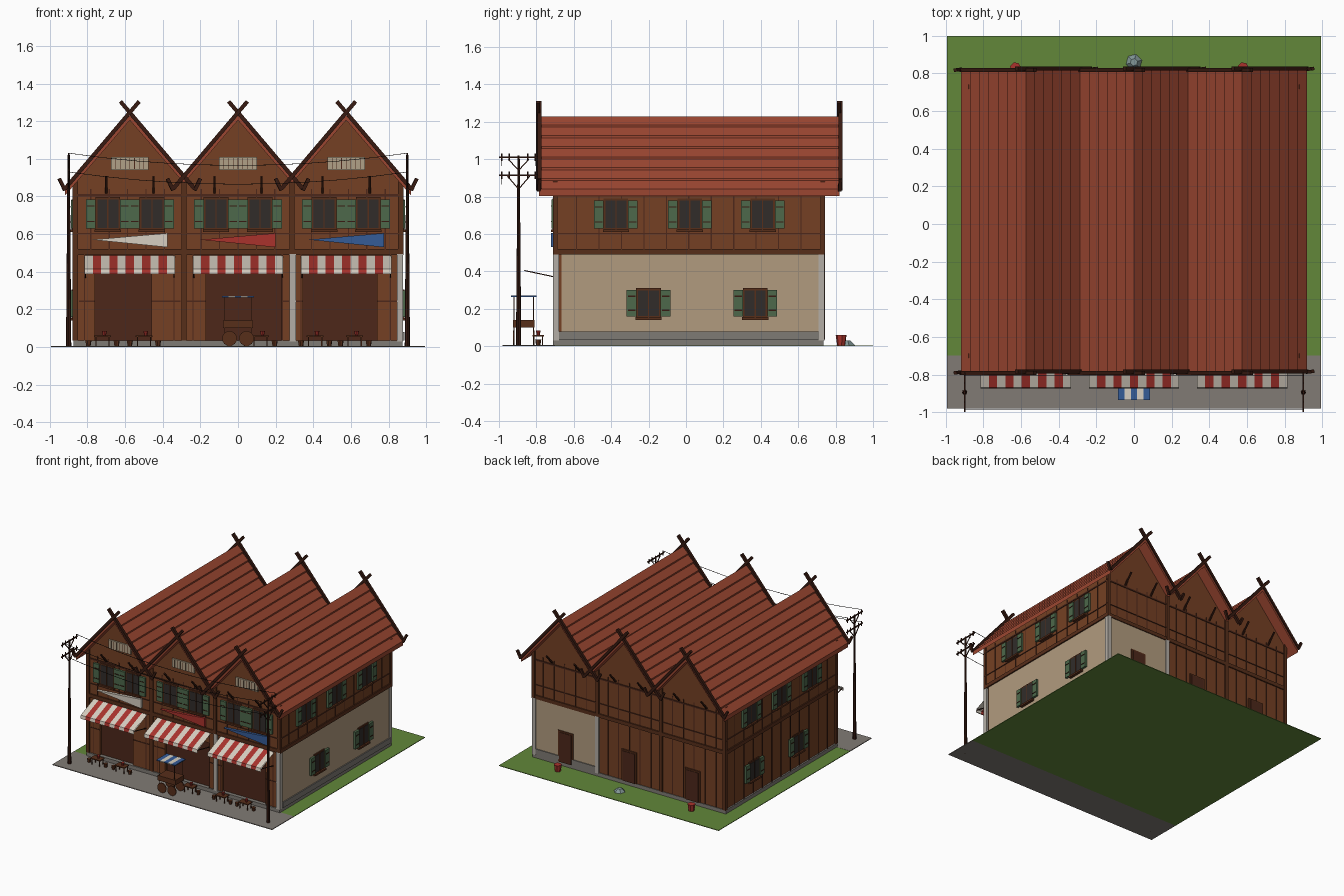
import bpy, bmesh, math
from mathutils import Vector, Matrix

if "Cube" in bpy.data.objects:
    bpy.data.objects.remove(bpy.data.objects["Cube"])

MATS = {}
def mat(name, r, g, b):
    m = bpy.data.materials.new(name)
    m.diffuse_color = [(c / 255) ** 2.2 for c in (r, g, b)] + [1]
    m.use_nodes = True
    m.node_tree.nodes["Principled BSDF"].inputs["Base Color"].default_value = m.diffuse_color
    MATS[name] = m
for n, c in dict(wood=(116, 66, 40), dark=(58, 32, 24), shade=(78, 44, 32), beam=(88, 50, 32),
                 roof=(154, 72, 52), plaster=(176, 154, 126), pillar=(178, 172, 164), stone=(126, 122, 116),
                 grass=(98, 134, 60), pave=(128, 122, 116), green=(78, 104, 76), glass=(52, 48, 46),
                 red=(168, 54, 48), white=(214, 206, 192), blue=(56, 92, 150), vent=(176, 160, 134),
                 wire=(30, 26, 24), leaf=(130, 150, 150)).items():
    mat(n, *c)

class Part:
    """Collects simple solids into one named object."""
    def __init__(self, name, material):
        self.name, self.m, self.bm = name, material, bmesh.new()
    def box(self, x0, x1, y0, y1, z0, z1):
        M = Matrix.Translation(((x0 + x1) / 2, (y0 + y1) / 2, (z0 + z1) / 2)) @ \
            Matrix.Diagonal((abs(x1 - x0), abs(y1 - y0), abs(z1 - z0), 1))
        bmesh.ops.create_cube(self.bm, size=1, matrix=M)
    def wall(self, face, u0, u1, d0, d1, z0, z1):
        # box laid on a facade: u along the wall, d outwards
        if face == 'front': self.box(u0, u1, -.70 - d1, -.70 - d0, z0, z1)
        if face == 'back': self.box(u0, u1, .73 + d0, .73 + d1, z0, z1)
        if face == 'right': self.box(.87 + d0, .87 + d1, u0, u1, z0, z1)
        if face == 'left': self.box(-.87 - d1, -.87 - d0, u0, u1, z0, z1)
    def bar(self, a, b, r, r2=None, n=4):
        a, b = Vector(a), Vector(b)
        d = b - a
        M = Matrix.Translation((a + b) / 2) @ d.to_track_quat('Z', 'Y').to_matrix().to_4x4() @ Matrix.Rotation(math.pi / 4, 4, 'Z')
        bmesh.ops.create_cone(self.bm, cap_ends=True, segments=n, radius1=r, radius2=r if r2 is None else r2, depth=d.length, matrix=M)
    def prism(self, pts, y0, y1):
        # xz outline extruded along y
        a = [self.bm.verts.new((x, y0, z)) for x, z in pts]
        b = [self.bm.verts.new((x, y1, z)) for x, z in pts]
        fs = [self.bm.faces.new(a), self.bm.faces.new(b[::-1])]
        for i in range(len(pts)):
            j = (i + 1) % len(pts)
            fs.append(self.bm.faces.new((a[j], a[i], b[i], b[j])))
        bmesh.ops.recalc_face_normals(self.bm, faces=fs)
    def done(self):
        me = bpy.data.meshes.new(self.name)
        self.bm.to_mesh(me)
        me.materials.append(MATS[self.m])
        bpy.context.collection.objects.link(bpy.data.objects.new(self.name, me))

UNITS = (-.575, 0, .575)
P = {k: Part(k, m) for k, m in dict(
    grass='grass', pavement='pave', foundation='stone', walls='wood', plaster_walls='plaster', pillars='pillar',
    plinth='stone', shop_openings='shade', timber_frame='beam', battens='shade', roof='roof', bargeboards='dark',
    brackets='dark', window_panes='glass', window_frames='beam', shutters='green', shutter_slats='dark',
    gable_vents='vent', vent_slats='shade', awning_red='red', awning_white='white', sign_white='white',
    sign_red='red', sign_blue='blue', back_doors='shade', poles='dark', wires='wire', cart='beam',
    canopy_blue='blue', canopy_white='white', stools='beam', pots='red', back_clutter='leaf').items()}

# ground and base
P['grass'].box(-.995, .995, -.70, 1, 0, .005)
P['pavement'].box(-.995, .995, -.98, -.70, 0, .006)
P['foundation'].box(-.875, .875, -.71, .735, .004, .035)

# house body: upper floor with three gables, lower floor with recessed shop fronts
H = .2875
for i, cx in enumerate(UNITS):
    P['walls'].prism([(cx - H - .008, .49), (cx + H + .008, .49), (cx + H + .008, .885), (cx, 1.215), (cx - H - .008, .885)], -.70, .73)
    o0, o1 = [(-.185, .115), (-.17, .23), (-.23, .165)][i]
    plain = i < 2
    P['walls' if plain else 'plaster_walls'].box(cx - H, cx + H + (0 if plain else .007), -.665, .73 if plain else .733, .035, .49)
    P['shop_openings'].wall('front', cx + o0 - .02, cx + o1 + .02, -.04, -.02, .035, .42)
    P['walls'].wall('front', cx - H, cx + o0, -.035, 0, .035, .49)
    P['walls'].wall('front', cx + o1, cx + H, -.035, 0, .035, .49)
    P['walls'].wall('front', cx + o0, cx + o1, -.035, 0, .40, .49)
    for u in (cx - .24, cx + .235):
        P['battens'].wall('front', u - .003, u + .003, 0, .004, .035, .49)
    P['battens'].wall('front', cx - .27, cx + o0, 0, .004, .24, .246)
    P['battens'].wall('front', cx + o1, cx + .27, 0, .004, .24, .246)
for x in (.29, .86):
    for y in (-.695, .725):
        P['pillars'].box(x - .016, x + .017, y - .016, y + .016, .03, .495)
P['plinth'].wall('right', -.68, .71, .005, .014, .035, .08)
P['plinth'].wall('back', .30, .85, .002, .01, .035, .08)

# timber frame: floor beams, eave beams and posts
for f, a, b in (('front', -.88, .88), ('back', -.88, .88), ('left', -.705, .735), ('right', -.705, .735)):
    P['timber_frame'].wall(f, a, b, 0, .01, .49, .52)
    P['battens'].wall(f, a, b, 0, .006, .80, .812)
    P['battens'].wall(f, a, b, 0, .006, .60, .606)
    n = 12 if a > -.8 else 18
    for k in range(1, n):
        u = a + (b - a) * k / n
        P['battens'].wall(f, u - .003, u + .003, 0, .004, .52, .84)
        if f == 'left' or (f == 'back' and u < .27):
            P['battens'].wall(f, u - .003, u + .003, 0, .004, .035, .49)
for y in (-.70, .73):
    for x in (-.865, -.2875, .2875, .865):
        P['timber_frame'].box(x - .014, x + .014, y - .012, y + .012, .035 if x < .2 else .495, .88)

# stepped shingle roof, bargeboards with crossed tips, eave brackets
S = 1.162
for cx in UNITS:
    for s in (-1, 1):
        outer = cx * s > .1
        L, n = (.345, 7) if outer else (H, 6)
        top, bot = [], []
        for k in range(n):
            for t, lift in ((k / n, .004), ((k + 1) / n, .016)):
                top.append((cx + s * L * t, 1.225 - S * L * t + lift))
        low = [(cx + s * L, 1.205 - S * L), (cx, 1.205)]
        P['roof'].prism(top + low, -.785, .82)
        for y in (-.787, .822):
            tip, eave, hook = [(cx + s * d, y + .004 * s, z) for d, z in ((-.05, 1.305), (.345, .84), (.375, .895))]
            P['bargeboards'].bar(tip, eave, .015)
            P['bargeboards'].bar((eave[0], y, .832), hook, .013)
        for y, q in ((-.70, -1), (.73, 1)):
            P['brackets'].bar((cx + s * .125, y, .82), (cx + s * .125, y + q * .075, .905), .008)

# windows with shutters
def window(f, u, z0, z1, shutters):
    P['window_frames'].wall(f, u - .066, u + .066, 0, .008, z0 - .006, z1 + .006)
    P['window_panes'].wall(f, u - .056, u + .056, 0, .011, z0 + .006, z1 - .006)
    P['window_frames'].wall(f, u - .07, u + .07, 0, .022, z0 - .014, z0)
    P['window_frames'].wall(f, u - .003, u + .003, 0, .014, z0, z1)
    for s in shutters:
        c = u + s * .091
        P['shutters'].wall(f, c - .026, c + .026, 0, .018, z0 + .005, z1 - .005)
        for k in (.25, .75):
            z = z0 + (z1 - z0) * k
            P['shutter_slats'].wall(f, c - .02, c + .02, .01, .021, z - .003, z + .003)
for cx in UNITS:
    window('front', cx - .117, .625, .79, (-1, 1))
    window('front', cx + .117, .625, .79, (-1, 1))
for f in ('left', 'right'):
    for y in (-.375, .02, .41):
        window(f, y, .625, .785, (-1, 1))
    for y in (-.2, .37):
        window(f, y, .155, .305, (-1, 1))

# gable vents, signs, awnings, back doors
for i, cx in enumerate(UNITS):
    P['gable_vents'].wall('front', cx - .1, cx + .1, 0, .012, .94, 1.01)
    for k in range(1, 8):
        P['vent_slats'].wall('front', cx - .1 + k * .025 - .0015, cx - .1 + k * .025 + .0015, .01, .014, .945, 1.005)
    P[('sign_white', 'sign_red', 'sign_blue')[i]].prism([(cx - .2, .57), (cx + .2, .53), (cx + .2, .605)], -.722, -.70)
    w = .48 / 11
    for k in range(11):
        p = P['awning_red' if k % 2 else 'awning_white']
        x = cx - .24 + k * w
        v = [p.bm.verts.new((a, y, z)) for y, z in ((-.70, .485), (-.87, .415), (-.875, .388), (-.868, .388), (-.863, .408), (-.70, .477)) for a in (x, x + w)]
        fs = [p.bm.faces.new((v[2 * j], v[2 * j + 1], v[(2 * j + 3) % 12], v[(2 * j + 2) % 12])) for j in range(6)]
        bmesh.ops.recalc_face_normals(p.bm, faces=fs)
    for s in (-.235, .235):
        P['brackets'].bar((cx + s, -.70, .37), (cx + s, -.865, .405), .004)
    P['timber_frame'].wall('back', cx - .068, cx + .068, 0, .01, .035, .29)
    P['back_doors'].wall('back', cx - .055, cx + .055, 0, .014, .035, .278)

# utility poles with cross arms, and sagging wires
for s in (-1, 1):
    x = s * .9
    P['poles'].bar((x, -.895, 0), (x, -.895, 1.02), .014, .006, 8)
    for z in (.915, 1.01):
        P['poles'].bar((x, -1, z), (x, -.79, z), .006)
        for y in (-.985, -.945, -.845, -.805):
            P['poles'].bar((x, y, z - .02), (x, y, z + .02), .004, n=6)
    for q in (-1, 1):
        P['poles'].bar((x, -.895, .84), (x, -.895 + q * .06, .91), .004)
        P['poles'].bar((x, -.895, .94), (x, -.895 + q * .055, 1.0), .004)
for y, z in ((-.985, 1.03), (-.805, 1.03), (-.985, .93)):
    pts = [(-.9 + .18 * k, y, z - .065 * (1 - (k / 5 - 1) ** 2)) for k in range(11)]
    for a, b in zip(pts, pts[1:]):
        P['wires'].bar(a, b, .002)

# street cart with striped canopy
for k in range(5):
    p = P['canopy_white' if k % 2 else 'canopy_blue']
    x = -.085 + k * .034
    p.box(x, x + .034, -.935, -.80, .262, .27)
for x in (-.07, .07):
    for y in (-.92, -.815):
        P['cart'].bar((x, y, .07), (x, y, .264), .003)
P['cart'].box(-.08, .08, -.925, -.81, .10, .14)
for x in (-.045, .045):
    for y in (-.92, -.815):
        P['cart'].bar((x, y - .004, .045), (x, y + .004, .045), .04, n=12)

# low tables, stools and pots in front of the shops
for cx in (-.72, -.50, .12, .41, .62):
    y = -.79
    P['stools'].box(cx - .045, cx + .045, y - .03, y + .03, .052, .06)
    for a in (-.035, .035):
        for b in (-.022, .022):
            P['stools'].bar((cx + a, y + b, .005), (cx + a, y + b, .053), .004)
    for a in (-.075, .075):
        P['stools'].bar((cx + a, y, .005), (cx + a, y, .035), .012, .017, 6)
    P['pots'].bar((cx + .01, y, .06), (cx + .01, y, .085), .008, .013, 8)

# small clutter behind the house
P['pots'].bar((-.63, .83, .004), (-.63, .83, .06), .022, .03, 7)
P['pots'].bar((.58, .83, .004), (.58, .83, .06), .022, .03, 7)
P['back_clutter'].bar((0, .86, .004), (0, .86, .03), .045, .02, 6)

for p in P.values():
    p.done()
